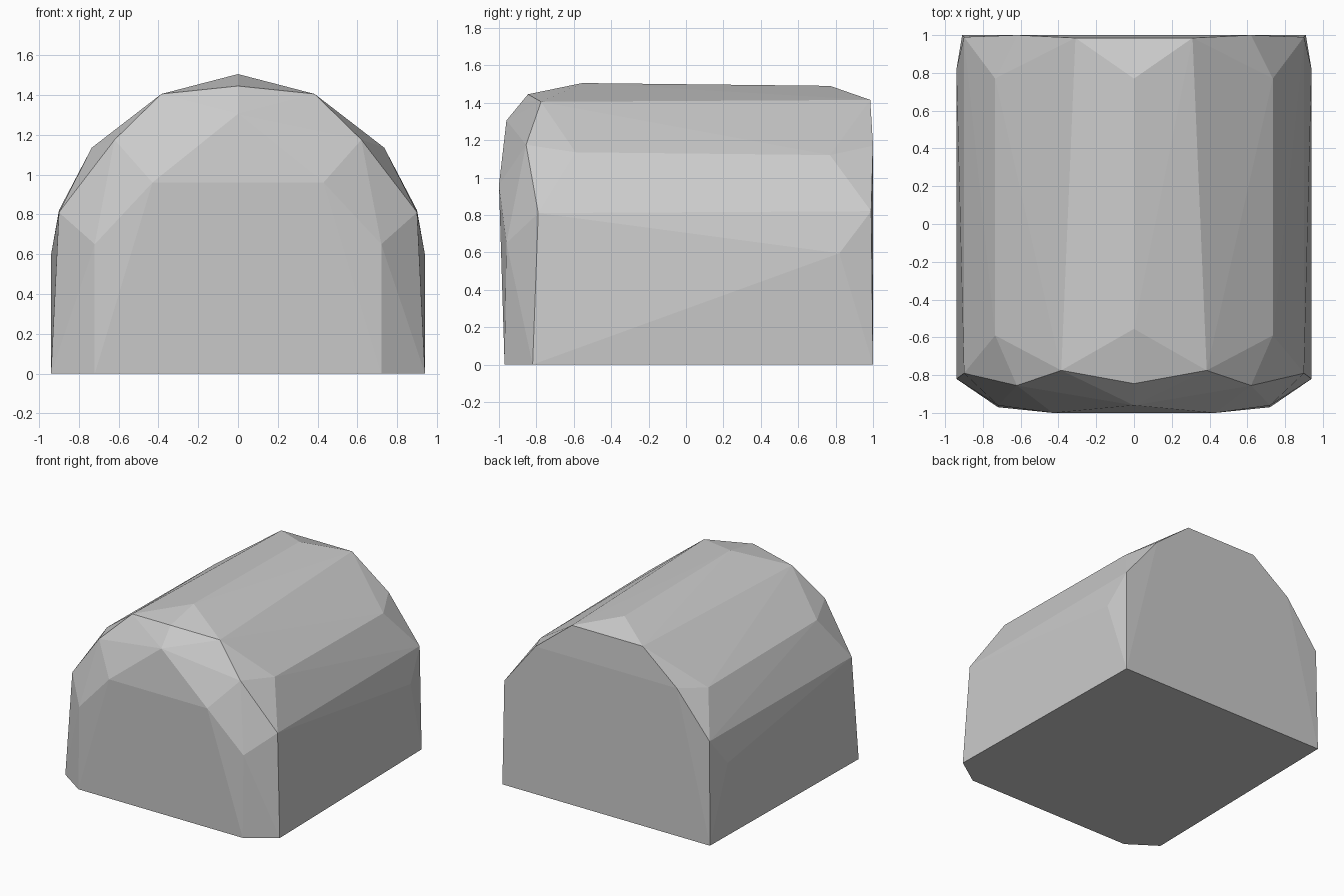
import bpy
import bmesh

cube = bpy.data.objects.get("Cube")
if cube:
    bpy.data.objects.remove(cube, do_unlink=True)

# Facet corners of the left half; the right half is mirrored
front_panel = [(0.72, -0.97, 0), (0.72, -0.96, 0.65), (0.43, -1.0, 0.96), (0, -0.96, 1.305)]
front_rim = [(0.94, -0.82, 0), (0.90, -0.79, 0.81), (0.62, -0.855, 1.175),
             (0.385, -0.775, 1.405), (0, -0.845, 1.445)]
roof = [(0.735, -0.59, 1.135), (0, -0.555, 1.505), (0.735, 0.77, 1.12), (0, 0.77, 1.49)]
side = [(0.94, 0.82, 0.595)]
back_rim = [(0.91, 1.0, 0), (0.90, 0.99, 0.82), (0.62, 1.0, 1.17), (0.31, 0.985, 1.415)]

# Faceted shell wrapped around the corners
bm = bmesh.new()
for x, y, z in front_panel + front_rim + roof + side + back_rim:
    bm.verts.new((x, y, z))
    if x > 0:
        bm.verts.new((-x, y, z))
hull = bmesh.ops.convex_hull(bm, input=bm.verts[:])
unused = [v for v in hull["geom_interior"] if isinstance(v, bmesh.types.BMVert)]
bmesh.ops.delete(bm, geom=unused, context="VERTS")
bmesh.ops.recalc_face_normals(bm, faces=bm.faces[:])
mesh = bpy.data.meshes.new("faceted_block")
bm.to_mesh(mesh)
bm.free()

# Plain grey surface
grey = bpy.data.materials.new("light_grey")
grey.use_nodes = True
colour = (0.6, 0.6, 0.6, 1)
grey.diffuse_color = colour
grey.node_tree.nodes["Principled BSDF"].inputs["Base Color"].default_value = colour
mesh.materials.append(grey)

block = bpy.data.objects.new("faceted_block", mesh)
bpy.context.collection.objects.link(block)
